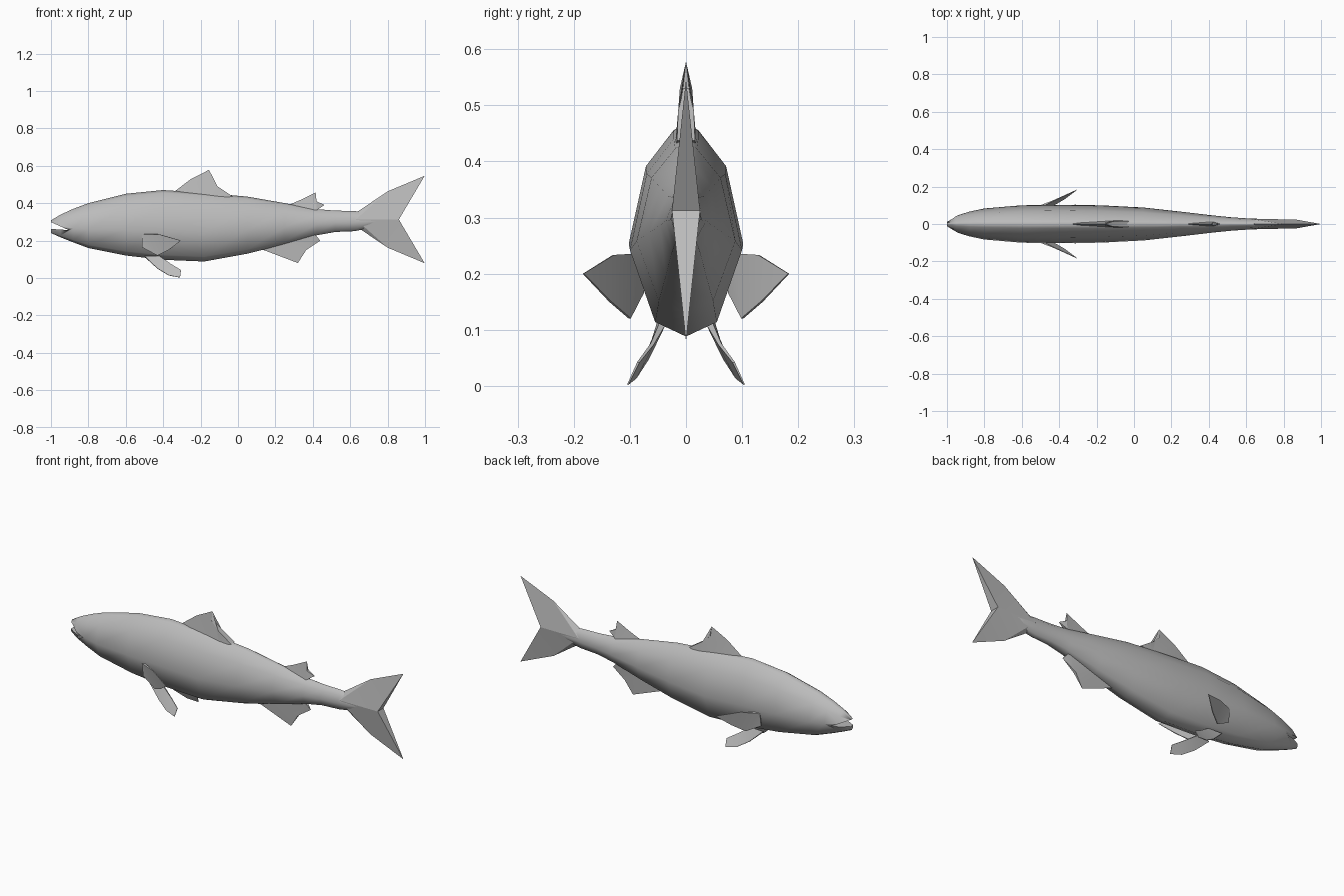
import bpy, bmesh, math
from mathutils import Vector

if "Cube" in bpy.data.objects:
    bpy.data.objects.remove(bpy.data.objects["Cube"], do_unlink=True)

grey = bpy.data.materials.new("plain grey")
grey.use_nodes = True
colour = (0.5, 0.5, 0.5, 1)
grey.diffuse_color = colour
grey.node_tree.nodes["Principled BSDF"].inputs["Base Color"].default_value = colour


def finish(name, bm, angle):
    bmesh.ops.recalc_face_normals(bm, faces=bm.faces[:])
    mesh = bpy.data.meshes.new(name)
    bm.to_mesh(mesh)
    bm.free()
    mesh.materials.append(grey)
    obj = bpy.data.objects.new(name, mesh)
    bpy.context.collection.objects.link(obj)
    smooth(obj, angle)
    return obj


def smooth(obj, angle):
    bpy.ops.object.select_all(action="DESELECT")
    obj.select_set(True)
    bpy.context.view_layer.objects.active = obj
    bpy.ops.object.shade_smooth_by_angle(angle=math.radians(angle))


def prism(name, outline, mirrored=False):
    """Fin from outline points (x, y, z, half thickness); zero gives a sharp edge."""
    pts = [Vector(p[:3]) for p in outline]
    normal = Vector()
    for a, b in zip(pts, pts[1:] + pts[:1]):
        normal += a.cross(b)
    normal.normalize()
    bm = bmesh.new()
    near = [bm.verts.new(p + normal * o[3]) for p, o in zip(pts, outline)]
    far = [bm.verts.new(p - normal * o[3]) for p, o in zip(pts, outline)]
    caps = [bm.faces.new(near), bm.faces.new(far[::-1])]
    for i in range(len(pts)):
        bm.faces.new((near[i - 1], far[i - 1], far[i], near[i]))
    bmesh.ops.triangulate(bm, faces=caps)
    bmesh.ops.remove_doubles(bm, verts=bm.verts[:], dist=0.0005)
    obj = finish(name, bm, 30)
    if mirrored:
        mod = obj.modifiers.new("other side", "MIRROR")
        mod.use_axis = (False, True, False)
        mod.use_mirror_merge = False
    return obj


def flat(name, outline):
    return prism(name, [(x, 0, z, t) for x, z, t in outline])


# Body: one half cross-section (width, height fraction) swept along the spine
half = [(0, 1), (.22, .96), (.7, .79), (1, .42), (.55, .07), (0, 0)]
section = half + [(-w, f) for w, f in half[-2:0:-1]]
# Stations: x, top, bottom, half width
stations = [
    (-1, .308, .24, .014), (-.95, .338, .218, .045), (-.88, .37, .19, .066),
    (-.8, .4, .16, .083), (-.6, .45, .12, .1), (-.4, .47, .097, .102),
    (-.18, .455, .088, .1), (.05, .435, .13, .088), (.25, .4, .18, .066),
    (.42, .368, .228, .046), (.52, .36, .246, .036), (.62, .358, .25, .029),
    (.7, .348, .265, .027), (.79, .33, .295, .02)]
bm = bmesh.new()
rings = [[bm.verts.new((x, w * sw, bot + f * (top - bot))) for sw, f in section]
         for x, top, bot, w in stations]
for a, b in zip(rings, rings[1:]):
    for i in range(len(section)):
        bm.faces.new((a[i - 1], a[i], b[i], b[i - 1]))
bm.faces.new(rings[0])
bm.faces.new(rings[-1])
body = finish("body", bm, 85)

# Mouth: a wedge cut from the snout
mouth = prism("mouth_cutter", [(-1.06, 0, .325, .2), (-.905, 0, .256, .2),
                               (-1.06, 0, .266, .2)])
cut = body.modifiers.new("mouth", "BOOLEAN")
cut.operation = "DIFFERENCE"
cut.solver = "EXACT"
cut.object = mouth
bpy.ops.object.select_all(action="DESELECT")
body.select_set(True)
bpy.context.view_layer.objects.active = body
bpy.ops.object.modifier_apply(modifier=cut.name)
bpy.data.objects.remove(mouth, do_unlink=True)
smooth(body, 80)

# Tail: two mirrored lobes, thickest at the notch
lobe = [(.63, .3125, .026), (.64, .355, 0), (.8, .463, 0), (.998, .546, 0),
        (.86, .3125, .025)]
flat("tail_upper_lobe", lobe)
flat("tail_lower_lobe", [(x, .625 - z, t) for x, z, t in lobe])

# Fins along the back and belly
flat("front_dorsal_fin", [(-.34, .462, 0), (-.25, .53, 0), (-.155, .578, 0),
                          (-.152, .53, .011), (-.11, .49, .014),
                          (-.03, .437, .016), (-.1, .42, .02), (-.3, .44, .008)])
flat("rear_dorsal_fin", [(.27, .39, 0), (.34, .42, 0), (.415, .457, 0),
                         (.42, .41, .007), (.463, .39, 0), (.42, .362, .012),
                         (.3, .37, .006)])
flat("anal_fin", [(.13, .152, 0), (.32, .08, 0), (.365, .15, .007),
                  (.44, .2, 0), (.405, .24, .012), (.2, .2, .006)])

# Paired fins
prism("pectoral_fins", [(-.51, -.09, .235, .006), (-.42, -.13, .233, .002),
                        (-.305, -.183, .2, .001), (-.37, -.135, .15, .002),
                        (-.43, -.1, .12, .002), (-.51, -.08, .165, .006)], True)
prism("pelvic_fins", [(-.5, -.045, .115, .006), (-.43, -.068, .05, .003),
                      (-.37, -.09, .014, .002), (-.31, -.104, .002, .001),
                      (-.305, -.085, .042, .002), (-.36, -.06, .075, .003),
                      (-.42, -.04, .115, .006)], True)
